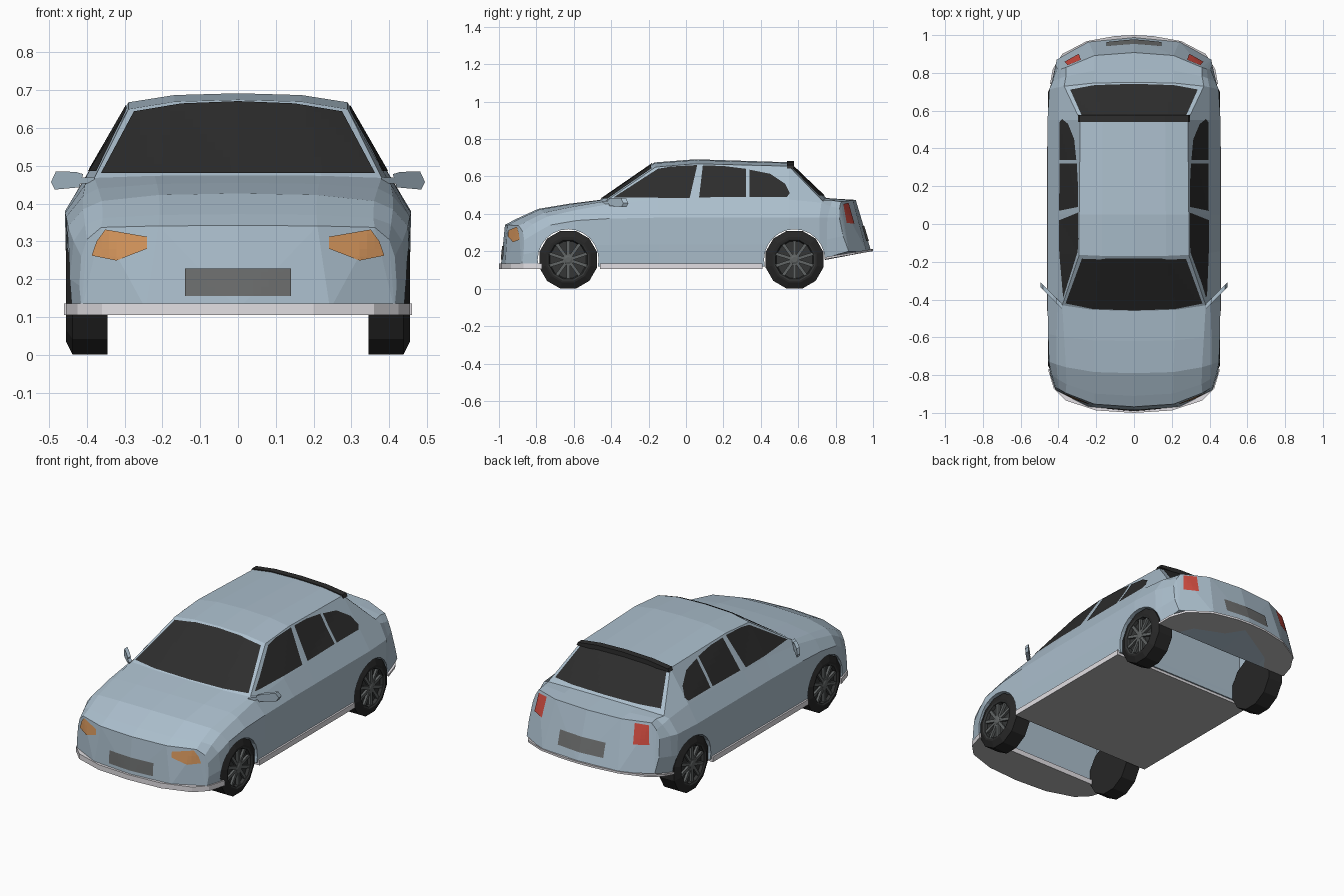
import bpy, bmesh, math
from mathutils import Vector, Matrix
from mathutils.bvhtree import BVHTree

if "Cube" in bpy.data.objects:
    bpy.data.objects.remove(bpy.data.objects["Cube"])


def material(name, r, g, b):
    m = bpy.data.materials.new(name)
    m.diffuse_color = (r, g, b, 1)
    m.use_nodes = True
    m.node_tree.nodes["Principled BSDF"].inputs["Base Color"].default_value = m.diffuse_color
    return m


PAINT = material("blue grey paint", 0.41, 0.52, 0.61)
GLASS = material("dark glass", 0.026, 0.026, 0.026)
TYRE = material("black rubber", 0.02, 0.02, 0.02)
RIM = material("dark rim", 0.035, 0.037, 0.037)
SPOKE = material("grey spoke", 0.12, 0.13, 0.13)
TRIM = material("pale trim", 0.76, 0.74, 0.77)
GREY = material("plate grey", 0.15, 0.155, 0.155)
FLOOR = material("underside grey", 0.45, 0.45, 0.45)
AMBER = material("amber lamp", 0.68, 0.31, 0.11)
RED = material("red lamp", 0.62, 0.07, 0.05)


def finish(name, bm, mats, recalc=True):
    if recalc:
        bmesh.ops.recalc_face_normals(bm, faces=bm.faces)
    me = bpy.data.meshes.new(name)
    bm.to_mesh(me)
    bm.free()
    for m in mats:
        me.materials.append(m)
    ob = bpy.data.objects.new(name, me)
    bpy.context.collection.objects.link(ob)
    return ob


def prism(bm, lo, hi):
    a = [bm.verts.new(p) for p in lo]
    b = [bm.verts.new(p) for p in hi]
    bm.faces.new(a)
    bm.faces.new(b)
    for i in range(len(a)):
        j = (i + 1) % len(a)
        bm.faces.new((a[i], a[j], b[j], b[i]))


def sym(pts):
    """Complete a half outline with its mirror image."""
    return pts + [(-x, z) for x, z in reversed(pts) if x > 0]


# Body: y, bow, floor z, flank x, shoulder x z, belt x z, roof edge x z, centre z
STATIONS = [
    (-.99, .115, .12, .42, .415, .26, .40, .305, .362, .337, .342),
    (-.91, .10, .12, .445, .435, .30, .405, .345, .358, .362, .372),
    (-.79, .05, .12, .455, .45, .34, .41, .385, .36, .407, .427),
    (-.62, .03, .12, .455, .455, .365, .41, .42, .37, .44, .455),
    (-.46, .04, .12, .455, .458, .375, .405, .45, .38, .468, .475),
    (-.17, .02, .12, .455, .458, .38, .40, .475, .29, .65, .675),
    (.05, 0, .12, .455, .458, .38, .40, .477, .29, .668, .692),
    (.55, 0, .12, .455, .458, .38, .40, .477, .285, .655, .676),
    (.75, -.03, .155, .445, .448, .38, .40, .46, .37, .47, .485),
    (.82, -.06, .168, .435, .43, .38, .39, .44, .36, .472, .48),
    (.99, -.13, .20, .415, .405, .38, .385, .43, .36, .465, .475),
]
bm = bmesh.new()
rings = []
for y, bow, zb, w2, w3, z3, w4, z4, w5, z5, zc in STATIONS:
    half = [(0, zb), (w2 * .58, zb), (w2 - .006, zb), (w2, zb + .45 * (z3 - zb)), (w3, z3),
            (w4, z4), (w5, z5), (w5 * .58, z5 + .8 * (zc - z5)), (0, zc)]
    full = half + [(-x, z) for x, z in half[7:0:-1]]
    slant = -.3 if y > .9 else .1 if y < -.95 else 0
    rings.append([bm.verts.new((x, y + bow * (abs(x) / .42) ** 3 + slant * (z - zb), z))
                  for x, z in full])
for a, b in zip(rings, rings[1:]):
    for i in range(16):
        j = (i + 1) % 16
        bm.faces.new((a[i], a[j], b[j], b[i]))
caps = []
for r in (rings[0], rings[-1]):
    for ids in ((0, 1, 7, 8), (1, 2, 3, 4, 5, 6, 7), (0, 15, 9, 8), (15, 14, 13, 12, 11, 10, 9)):
        caps.append(bm.faces.new([r[i] for i in ids]))
bmesh.ops.triangulate(bm, faces=caps)
bmesh.ops.recalc_face_normals(bm, faces=bm.faces)
skin = BVHTree.FromBMesh(bm)
body = finish("body", bm, [PAINT])

# Wheel arches and the hollow between each pair of wheels
WHEEL_Y, WHEEL_Z = (-.63, .58), .155


def cut(fill):
    cb = bmesh.new()
    fill(cb)
    cutter = finish("arch_cutter", cb, [PAINT])
    cutter.hide_render = True
    mod = body.modifiers.new("arch", 'BOOLEAN')
    mod.operation = 'DIFFERENCE'
    mod.solver = 'EXACT'
    mod.object = cutter
    bpy.context.view_layer.objects.active = body
    bpy.ops.object.modifier_apply(modifier=mod.name)
    bpy.data.objects.remove(cutter)


for y, top in zip(WHEEL_Y, (.36, .42)):
    turn = Matrix.Translation((0, y, WHEEL_Z)) @ Matrix.Rotation(math.pi / 2, 4, 'Y')
    cut(lambda b: bmesh.ops.create_cone(b, cap_ends=True, segments=24, radius1=.163,
                                        radius2=.163, depth=1.2, matrix=turn))
    box = Matrix.Translation((0, y, top - .2)) @ Matrix.Diagonal((.8, .324, .4, 1))
    cut(lambda b: bmesh.ops.create_cube(b, size=1, matrix=box))


# Thin panels laid on the body skin
def panel(name, pts, axis, side, mat, step=.02, lift=.004):
    bm = bmesh.new()
    place = (lambda a, b: Vector((0, a, b))) if axis == 0 else (lambda a, b: Vector((a, 0, b)))
    bm.faces.new([bm.verts.new(place(*p)) for p in pts])
    for col, normal in ((0, place(1, 0)), (1, place(0, 1))):
        lo, hi = min(p[col] for p in pts), max(p[col] for p in pts)
        for k in range(math.ceil(lo / step), math.floor(hi / step) + 1):
            bmesh.ops.bisect_plane(bm, geom=bm.verts[:] + bm.edges[:] + bm.faces[:],
                                   plane_co=normal * k * step, plane_no=normal)
    out = Vector((side, 0, 0)) if axis == 0 else Vector((0, side, 0))
    lost = []
    for v in bm.verts:
        hit, n, _, _ = skin.ray_cast(v.co + out * 3, -out)
        if hit is None:
            lost.append(v)
        else:
            v.co = hit + n * lift
    bmesh.ops.delete(bm, geom=lost, context='VERTS')
    bm.normal_update()
    if sum(f.normal.dot(out) for f in bm.faces) < 0:
        bmesh.ops.reverse_faces(bm, faces=bm.faces)
    finish(name, bm, [mat], recalc=False)


panel("windscreen", sym([(.362, .478), (.275, .641), (.15, .662), (0, .668)]), 1, -1, GLASS)
panel("rear_window", sym([(.337, .495), (.275, .638), (.15, .654), (0, .658)]), 1, 1, GLASS)
panel("front_plate", sym([(.14, .155), (.14, .228)]), 1, -1, GREY)
panel("rear_plate", sym([(.145, .255), (.145, .335)]), 1, 1, GREY)
SIDE_WINDOWS = {
    "front_door_window": [(-.39, .485), (-.15, .64), (-.08, .652), (.06, .66), (.02, .485)],
    "rear_door_window": [(.09, .658), (.2, .655), (.32, .64), (.32, .49), (.07, .487)],
    "quarter_window": [(.34, .635), (.45, .613), (.53, .56), (.555, .51), (.54, .49), (.34, .49)],
}
HEADLIGHT = [(.35, .331), (.24, .312), (.24, .28), (.32, .249), (.385, .262), (.372, .30)]
TAILLIGHT = [(.28, .458), (.35, .452), (.365, .35), (.29, .348)]
for s, tag in ((1, "right"), (-1, "left")):
    for name, pts in SIDE_WINDOWS.items():
        panel(f"{name}_{tag}", pts, 0, s, GLASS, lift=.0025)
    panel(f"headlight_{tag}", [(s * x, z) for x, z in HEADLIGHT], 1, -1, AMBER)
    panel(f"taillight_{tag}", [(s * x, z) for x, z in TAILLIGHT], 1, 1, RED)

# Skirts: pale rim, grey underside
FLOORS = {
    "front_skirt": ([(0, -1), (.2, -.987), (.36, -.935), (.425, -.87), (.455, -.77)], .03),
    "side_skirt": ([(.46, -.46), (.46, .41)], .03),
    "rear_skirt": ([(.445, .74), (.43, .82), (.38, .9), (.25, .968), (.1, .995), (0, 1)], .012),
}
for name, (pts, h) in FLOORS.items():
    bm = bmesh.new()
    low = [(x, y, .105 if y < .5 else .155 + .17 * (y - .73)) for x, y in sym(pts)]
    prism(bm, low, [(x, y, z + h) for x, y, z in low])
    bmesh.ops.recalc_face_normals(bm, faces=bm.faces)
    for f in bm.faces:
        f.material_index = 1 if f.normal.z < -.5 else 0
    finish(name, bm, [TRIM, FLOOR])

# Roof spoiler
bm = bmesh.new()
arc = sym([(.26, .645), (.296, .643), (.288, .661), (.165, .677), (0, .682)])
prism(bm, [(x, .54, z) for x, z in arc], [(x, .577, z) for x, z in arc])
finish("roof_spoiler", bm, [GLASS])

# Door mirrors, swept back
MIRROR = [(.41, .478), (.43, .484), (.482, .485), (.495, .457), (.485, .437), (.42, .443)]
ARM = [(.38, .455), (.425, .452), (.425, .468), (.38, .47)]
for s, tag in ((1, "right"), (-1, "left")):
    bm = bmesh.new()
    for pts in (MIRROR, ARM):
        prism(bm, *[[(s * x, x - .83 + dy, z) for x, z in pts] for dy in (0, .027)])
    finish(f"door_mirror_{tag}", bm, [PAINT])

# Wheels: lathed tyre and rim dish, ten spokes, hub
PROFILE = [(.345, .16), (.438, .16), (.455, .125), (.455, .115), (.45, .106), (.434, .1)]
HUB = [(.43, .026), (.448, .024), (.452, .014)]


def lathe(bm, prof, n, mats):
    loops = [[bm.verts.new((x, r * math.sin((k + .5) * 2 * math.pi / n),
                            r * math.cos((k + .5) * 2 * math.pi / n))) for k in range(n)]
             for x, r in prof]
    for i, (a, b) in enumerate(zip(loops, loops[1:])):
        for k in range(n):
            j = (k + 1) % n
            bm.faces.new((a[k], a[j], b[j], b[k])).material_index = mats[i]
    bm.faces.new(loops[0]).material_index = mats[0]
    bm.faces.new(loops[-1]).material_index = mats[-1]


for y, end in zip(WHEEL_Y, ("front", "rear")):
    for s, tag in ((1, "right"), (-1, "left")):
        bm = bmesh.new()
        lathe(bm, PROFILE, 12, [0, 0, 0, 1, 1, 1])
        lathe(bm, HUB, 10, [2, 2, 2])
        for k in range(10):
            m = (Matrix.Rotation(k * math.pi / 5, 4, 'X') @ Matrix.Translation((.44, 0, .062))
                 @ Matrix.Diagonal((.014, .017, .084, 1)))
            for v in bmesh.ops.create_cube(bm, size=1, matrix=m)["verts"]:
                for f in v.link_faces:
                    f.material_index = 2
        for v in bm.verts:
            v.co = (s * v.co.x, y + v.co.y, WHEEL_Z + v.co.z)
        finish(f"{end}_wheel_{tag}", bm, [TYRE, RIM, SPOKE])
